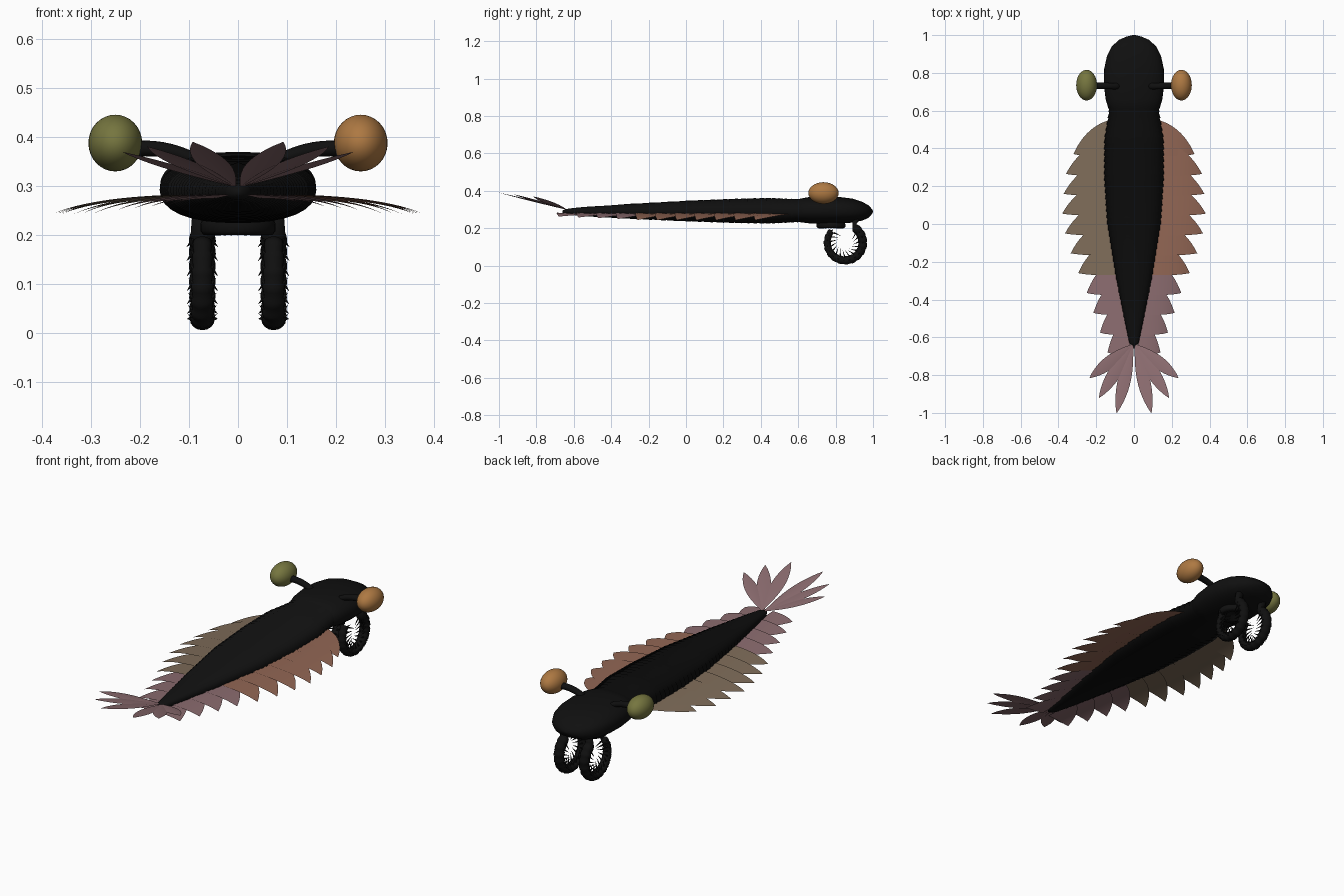
import bpy, bmesh, math
from mathutils import Vector

if "Cube" in bpy.data.objects:
    bpy.data.objects.remove(bpy.data.objects["Cube"])


def material(name, rgb):
    m = bpy.data.materials.new(name)
    m.use_nodes = True
    m.diffuse_color = (*rgb, 1)
    bsdf = m.node_tree.nodes["Principled BSDF"]
    bsdf.inputs["Base Color"].default_value = (*rgb, 1)
    bsdf.inputs["Roughness"].default_value = 0.8
    return m


BLACK = material("shell black", (0.005, 0.005, 0.005))
ORANGE = material("eye orange", (0.42, 0.19, 0.055))
OLIVE = material("eye olive", (0.18, 0.18, 0.05))
RUST = material("flap rust", (0.29, 0.135, 0.09))
TAN = material("flap tan", (0.21, 0.15, 0.10))
MAUVE = material("tail mauve", (0.26, 0.15, 0.16))
SIDES = ((1, "left"), (-1, "right"))


def finish(name, bm, mat):
    bmesh.ops.recalc_face_normals(bm, faces=bm.faces)
    me = bpy.data.meshes.new(name)
    bm.to_mesh(me)
    bm.free()
    me.materials.append(mat)
    for p in me.polygons:
        p.use_smooth = True
    ob = bpy.data.objects.new(name, me)
    bpy.context.collection.objects.link(ob)
    return ob


def skin(name, rows, mat, closed=True):
    """Bridge rows of points; closed rows form a capped tube."""
    bm = bmesh.new()
    vs = [[bm.verts.new(p) for p in r] for r in rows]
    n = len(rows[0])
    for a, b in zip(vs, vs[1:]):
        for i in range(n if closed else n - 1):
            j = (i + 1) % n
            bm.faces.new((a[i], a[j], b[j], b[i]))
    if closed:
        bm.faces.new(vs[0])
        bm.faces.new(vs[-1])
    return finish(name, bm, mat)


def oval(center, u, v, n=32, power=1.0):
    pts = []
    for i in range(n):
        a = math.tau * i / n
        c, s = math.cos(a), math.sin(a)
        pts.append(Vector(center) + Vector(u) * math.copysign(abs(c) ** power, c)
                   + Vector(v) * math.copysign(abs(s) ** power, s))
    return pts


def sample(table, y):
    """Linear lookup in rows of (y, half width, bottom, top)."""
    for a, b in zip(table, table[1:]):
        if a[0] <= y <= b[0]:
            t = (y - a[0]) / (b[0] - a[0])
            return [p + (q - p) * t for p, q in zip(a, b)][1:]
    return table[-1][1:]


def section(y, w, lo, hi, k=1.0):
    return oval((0, y, (lo + hi) / 2), (w * k, 0, 0), (0, 0, (hi - lo) / 2 * k), power=0.85)


def bezier(a, b, c, t):
    return a * (1 - t) ** 2 + b * 2 * t * (1 - t) + c * t * t


# Segmented trunk, each ring flaring towards the tail
BODY = [(-0.66, 0.008, 0.28, 0.295), (-0.63, 0.025, 0.272, 0.305), (-0.55, 0.042, 0.265, 0.313),
        (-0.3, 0.092, 0.25, 0.33), (0, 0.142, 0.237, 0.347), (0.25, 0.158, 0.228, 0.357),
        (0.45, 0.157, 0.225, 0.362), (0.55, 0.14, 0.23, 0.357), (0.66, 0.125, 0.235, 0.355)]
rings, count = [], 40
for i in range(count):
    y = -0.66 + 1.32 * i / count
    rings.append(section(y, *sample(BODY, y), 1.015))
    y += 1.32 / count * 0.9
    rings.append(section(y, *sample(BODY, y), 0.975))
skin("trunk", rings, BLACK)

# Head shield
HEAD = [(0.59, 0.115, 0.24, 0.345), (0.61, 0.135, 0.232, 0.358), (0.66, 0.15, 0.226, 0.367),
        (0.74, 0.16, 0.224, 0.37), (0.82, 0.158, 0.225, 0.367), (0.89, 0.143, 0.23, 0.358),
        (0.94, 0.117, 0.24, 0.342), (0.975, 0.08, 0.255, 0.323), (0.992, 0.04, 0.273, 0.305),
        (1.0, 0.008, 0.286, 0.292)]
skin("head", [section(*h) for h in HEAD], BLACK)

# Round mouth with a ring of teeth
mouth = [oval((0, 0.775, z), (r, 0, 0), (0, r, 0))
         for z, r in ((0.24, 0.07), (0.222, 0.077), (0.208, 0.077), (0.2, 0.07), (0.202, 0.045), (0.22, 0.03))]
skin("mouth", mouth, BLACK)


def spikes(name, pairs, radius):
    """Thin cones from base to tip gathered in one object."""
    bm = bmesh.new()
    for base, tip in pairs:
        d = (tip - base).normalized()
        u = d.orthogonal().normalized()
        ring = [bm.verts.new(p) for p in oval(base, u * radius, d.cross(u) * radius, 6)]
        top = bm.verts.new(tip)
        for i in range(6):
            bm.faces.new((ring[i], ring[(i + 1) % 6], top))
    return finish(name, bm, BLACK)


spikes("mouth_teeth", [(p + Vector((0, 0, 0.003)), p.lerp(Vector((0, 0.775, 0.19)), 0.25))
                       for p in oval((0, 0.775, 0.202), (0.065, 0, 0), (0, 0.065, 0), 24)], 0.006)

# Curled grasping arms with inward spines
for s, side in SIDES:
    hub = Vector((0.073 * s, 0.85, 0.123))
    X = Vector((1, 0, 0))
    rings, thorns, segs = [], [], 15
    for i in range(segs):
        for f, k in ((0, 0.88), (0.5, 1.0), (0.85, 1.03)):
            t = (i + f) / segs
            a = math.radians(58 - 282 * t)
            out = Vector((0, math.cos(a), math.sin(a)))
            size = (1 - 0.3 * t * t) * k
            p = hub + out * 0.095
            rings.append(oval(p, X * 0.027 * size, out * 0.024 * size, 16))
        for x in (-1, 1):
            base = p - out * 0.015 + X * x * 0.012
            along = Vector((0, math.sin(a), -math.cos(a)))
            thorns.append((base, base - out * 0.042 + X * x * 0.008 + along * 0.014))
            base = p + X * x * 0.02 * size
            thorns.append((base, base + X * x * 0.012 + along * 0.015))
    rings.insert(0, oval(hub + Vector((0, 0.06, 0.13)), X * 0.02, (0, 0.02, 0), 16))
    skin("grasping_arm_" + side, rings, BLACK)
    spikes("arm_spines_" + side, thorns, 0.0045)

# Stalked eyes
for s, side in SIDES:
    a, b, c = Vector((0.07 * s, 0.73, 0.345)), Vector((0.15 * s, 0.73, 0.39)), Vector((0.235 * s, 0.735, 0.372))
    stalk = [oval(bezier(a, b, c, i / 8), (0, 0.017, 0), (0.003 * s, 0, 0.016), 16) for i in range(9)]
    skin("eye_stalk_" + side, stalk, BLACK)
    bpy.ops.mesh.primitive_uv_sphere_add(segments=32, ring_count=16, radius=1,
                                         location=(0.251 * s, 0.735, 0.388))
    eye = bpy.context.object
    eye.name = "eye_" + side
    eye.scale = (0.055, 0.081, 0.058)
    bpy.ops.object.shade_smooth()
    eye.data.materials.append(ORANGE if s > 0 else OLIVE)

# Overlapping swimming flaps, swept back and drooping to the tip
REACH = (0.32, 0.36, 0.372, 0.38, 0.365, 0.335, 0.295, 0.25, 0.215, 0.18, 0.14)
for s, side in SIDES:
    for i, reach in enumerate(REACH):
        tip_y = 0.37 - 0.105 * i
        lead_y = tip_y + 0.19
        root = sample(BODY, lead_y - 0.1)[0] * 0.6
        tip = Vector((reach, tip_y, 0))
        front = (Vector((root, lead_y, 0)), Vector((root + (reach - root) * 0.7, lead_y - 0.03, 0)), tip)
        back = (Vector((root, lead_y - 0.2, 0)),
                Vector((root + (reach - root) * 0.7, tip_y - 0.015, 0)), tip)
        rows = []
        for j in range(13):
            t = j / 12
            p, q = bezier(*front, t), bezier(*back, t)
            row = []
            for k in range(7):
                v = p.lerp(q, k / 6)
                droop = 0.036 * t * t * min(1, reach / 0.3)
                v.z = 0.279 - droop + 0.008 * (k / 6 - 0.5) * (1 - t)
                row.append((v.x * s, v.y, v.z))
            rows.append(row)
        color = MAUVE if i > 6 else (RUST if s > 0 else TAN)
        skin(f"flap_{side}_{i + 1}", rows, color, closed=False)

# Raised tail fan of three leaf blades a side
for s, side in SIDES:
    for i, (x, y) in enumerate(((0.092, -1.0), (0.185, -0.92), (0.235, -0.815))):
        root = Vector((0.005 * s, -0.635, 0.298))
        tip = Vector((x * s, y, 0))
        tip.z = 0.298 + 0.245 * (tip.xy - root.xy).length
        across = (tip - root).cross(Vector((0, 0, 1))).normalized()
        rows = []
        for j in range(13):
            t = j / 12
            w = 0.034 * math.sin(math.pi * t ** 1.15) ** 0.8 if 0 < t < 1 else 0.001
            c = root.lerp(tip, t)
            rows.append([c - across * w, c + Vector((0, 0, 0.004 * math.sin(math.pi * t))), c + across * w])
        skin(f"tail_blade_{side}_{i + 1}", rows, MAUVE, closed=False)
